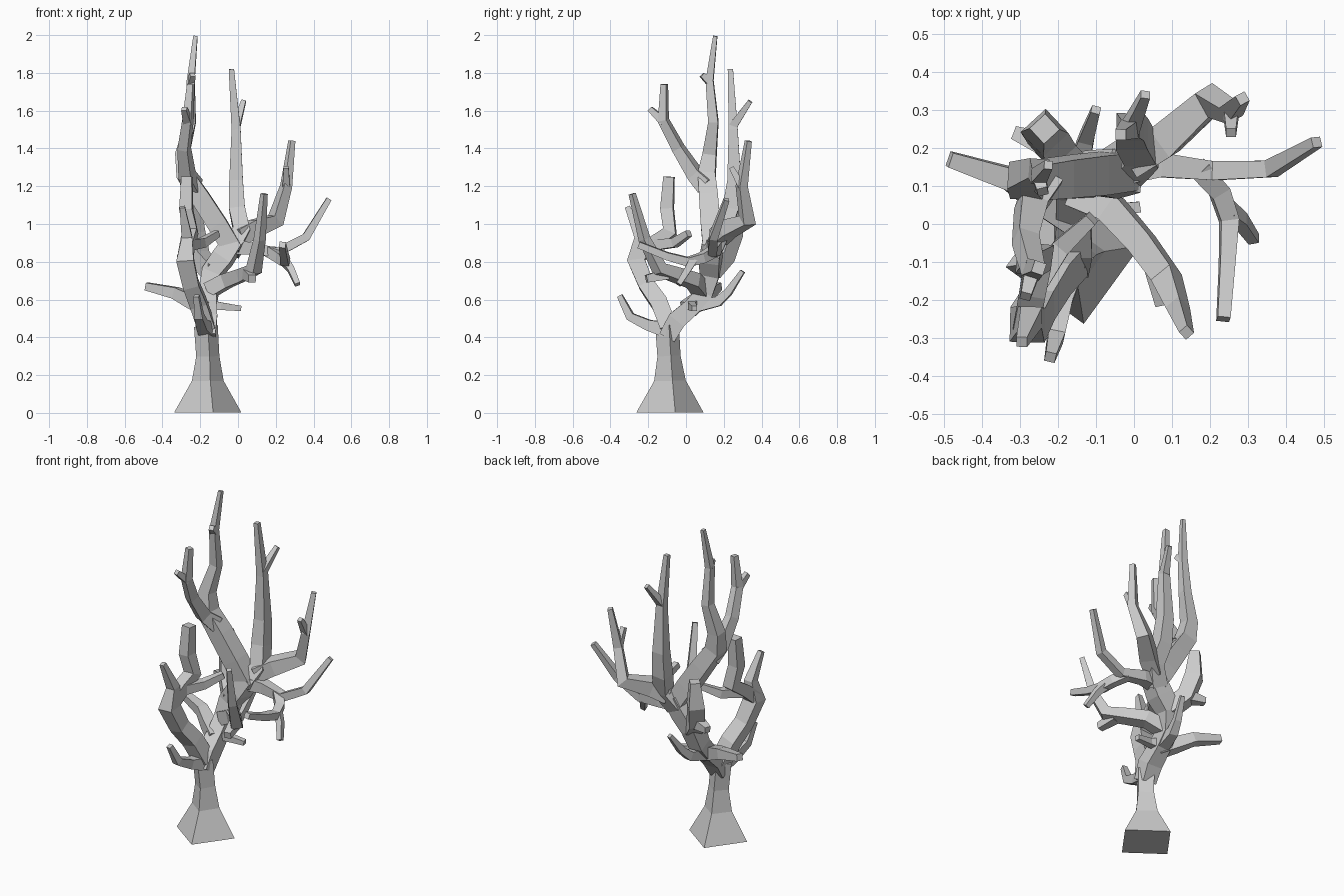
import bpy, bmesh, math
from mathutils import Vector, Matrix


def limb(name, *pts, roll=0.0):
    """Four-sided tapering limb through points (x, y, z, half_width)."""
    pos = [Vector(p[:3]) for p in pts]
    n = len(pos)
    bm = bmesh.new()
    rings, u, prev = [], None, None
    for i in range(n):
        a = (pos[i] - pos[i - 1]).normalized() if i else None
        b = (pos[i + 1] - pos[i]).normalized() if i < n - 1 else None
        t = ((a or b) + (b or a)).normalized()
        if u is None:
            ref = Vector((0, 0, 1)) if abs(t.z) < 0.7 else Vector((1, 0, 0))
            u = (ref - t * ref.dot(t)).normalized()
            u = Matrix.Rotation(math.radians(roll), 3, t) @ u
        else:
            u = prev.rotation_difference(t) @ u
        prev = t
        v = t.cross(u)
        w = pts[i][3]
        rings.append([bm.verts.new(pos[i] + w * (u * su + v * sv))
                      for su, sv in ((1, 1), (-1, 1), (-1, -1), (1, -1))])
    for r, s in zip(rings, rings[1:]):
        for k in range(4):
            bm.faces.new((r[k], r[(k + 1) % 4], s[(k + 1) % 4], s[k]))
    bm.faces.new(rings[0][::-1])
    bm.faces.new(rings[-1])
    bmesh.ops.recalc_face_normals(bm, faces=bm.faces)
    mesh = bpy.data.meshes.new(name)
    bm.to_mesh(mesh)
    bm.free()
    bpy.context.collection.objects.link(bpy.data.objects.new(name, mesh))


# Trunk: flared foot, then upper trunk leaning back
limb("trunk", (-.16, -.085, .003, .127), (-.16, -.085, .17, .06),
     (-.16, -.09, .30, .044), (-.17, -.10, .46, .045), roll=54)
limb("upper_trunk", (-.165, -.10, .40, .045), (-.16, -.05, .49, .05),
     (-.16, .03, .56, .045), (-.16, .10, .64, .045), (-.14, .13, .74, .05),
     (-.08, .13, .82, .055), (-.02, .14, .91, .05))

# Low twigs around the trunk
limb("low_front_twig", (-.165, -.10, .44, .04), (-.19, -.20, .465, .028),
     (-.205, -.295, .51, .022), (-.22, -.35, .62, .014))
limb("low_left_branch", (-.16, .01, .55, .04), (-.25, .065, .595, .036),
     (-.33, .12, .635, .03), (-.485, .17, .67, .02))
limb("low_right_twig", (-.16, .04, .57, .03), (-.09, .03, .565, .02),
     (.015, .045, .553, .014))
limb("low_back_twig", (-.16, .06, .57, .035), (-.14, .17, .59, .026),
     (-.125, .225, .64, .02), (-.10, .30, .75, .012))

# Front left branch and its forks
limb("left_branch", (-.165, -.09, .45, .045), (-.21, -.14, .58, .045),
     (-.25, -.21, .68, .042), (-.28, -.265, .81, .046),
     (-.27, -.245, .93, .028), (-.295, -.31, 1.09, .014))
limb("left_branch_stub", (-.28, -.26, .82, .035), (-.265, -.17, .90, .035),
     (-.25, -.085, .96, .036), (-.275, -.10, 1.08, .034), (-.27, -.09, 1.25, .028))
limb("left_branch_twig", (-.265, -.17, .89, .03), (-.19, -.06, .90, .024),
     (-.11, .015, .95, .017))

# Front right branch
limb("right_branch", (-.15, .08, .65, .04), (-.06, .04, .70, .038),
     (.02, -.05, .73, .034), (.085, -.14, .76, .032),
     (.115, -.22, .92, .023), (.138, -.285, 1.16, .014))
limb("right_branch_twig", (.05, -.10, .735, .028), (.075, -.21, .71, .02))

# Back left stump
limb("back_stump", (-.14, .13, .75, .045), (-.21, .20, .83, .045),
     (-.235, .24, .95, .045), (-.235, .25, 1.10, .028))
limb("back_stump_twig", (-.21, .20, .83, .035), (-.315, .24, .82, .018))

# Tall left crown
limb("tall_branch", (-.03, .14, .87, .05), (-.11, .13, 1.0, .052),
     (-.20, .12, 1.14, .05), (-.28, .11, 1.26, .046), (-.295, .125, 1.37, .036),
     (-.25, .145, 1.54, .026), (-.25, .125, 1.76, .02), (-.225, .155, 1.995, .011))
limb("tall_branch_tip", (-.25, .125, 1.75, .018), (-.24, .085, 1.79, .014))
limb("tall_front_fork", (-.24, .11, 1.20, .045), (-.27, .05, 1.26, .036),
     (-.285, -.04, 1.40, .028), (-.265, -.12, 1.55, .024),
     (-.25, -.115, 1.74, .016))
limb("tall_front_twig", (-.265, -.115, 1.54, .022), (-.285, -.19, 1.61, .014))

# Tall right crown
limb("crown_branch", (-.04, .14, .86, .05), (.02, .19, .96, .045),
     (-.005, .235, 1.08, .042), (-.01, .255, 1.23, .036),
     (-.01, .25, 1.50, .024), (-.035, .235, 1.82, .014))
limb("crown_twig", (-.01, .25, 1.52, .022), (.03, .34, 1.65, .012))

# Back right branch
limb("back_branch", (.0, .17, .93, .045), (.08, .22, .975, .045),
     (.20, .325, 1.02, .036), (.255, .295, 1.20, .024), (.285, .33, 1.44, .014))
limb("back_branch_twig", (.255, .295, 1.20, .02), (.255, .24, 1.30, .013))

# Side branch reaching right, with a hanging fork
limb("side_branch", (-.04, .14, .88, .04), (.07, .155, .87, .032),
     (.21, .14, .85, .025), (.36, .145, .93, .022), (.48, .215, 1.13, .014))
limb("side_fork", (.17, .145, .855, .028), (.225, .085, .82, .026),
     (.25, .01, .80, .024), (.245, -.10, .83, .02), (.235, -.25, .89, .017))
limb("side_fork_twig", (.245, .035, .805, .022), (.28, .01, .76, .018),
     (.315, -.04, .68, .014))
